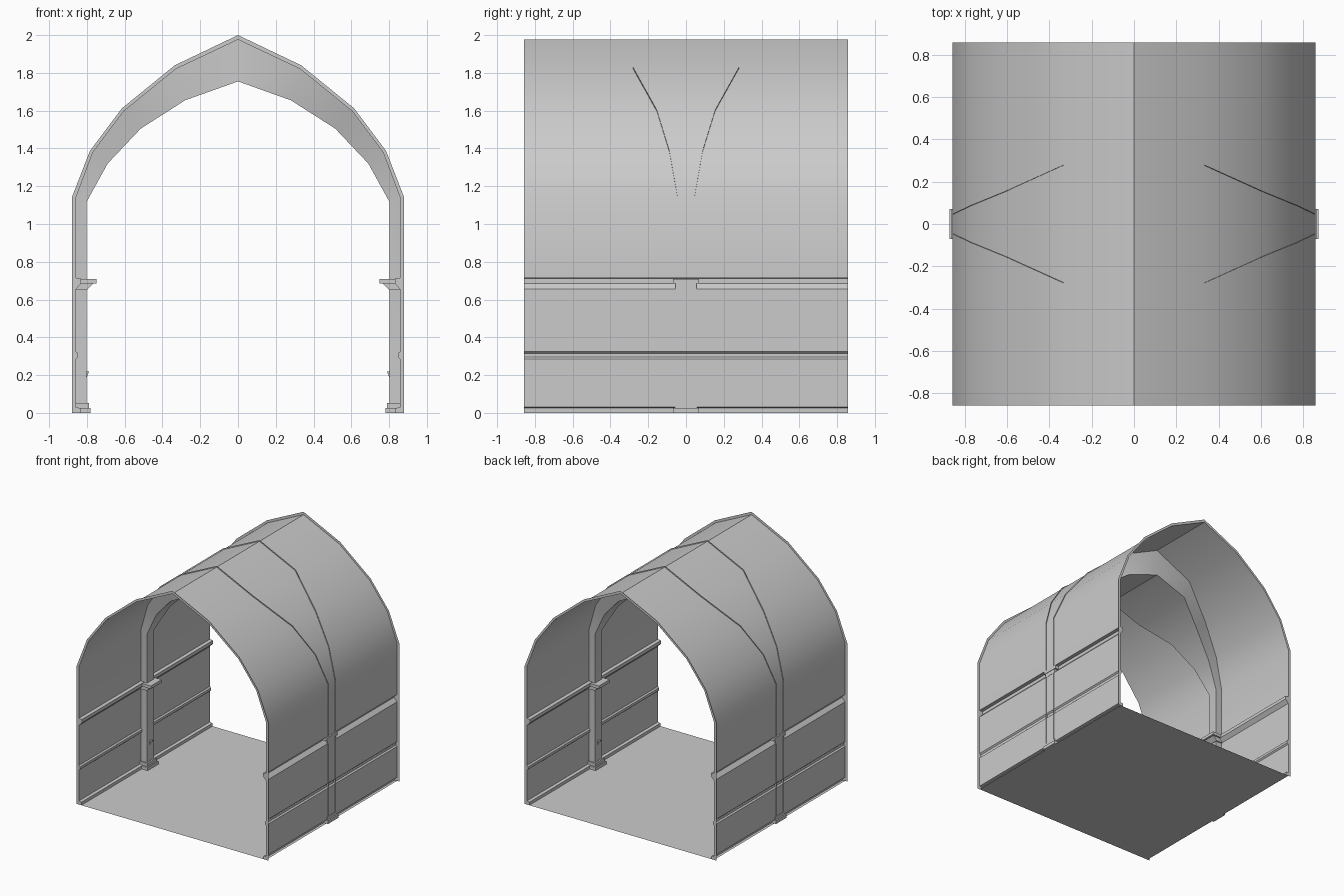
import bpy, bmesh, math

cube = bpy.data.objects.get("Cube")
if cube:
    bpy.data.objects.remove(cube)

grey = bpy.data.materials.new("plain_grey")
grey.use_nodes = True
colour = (0.6, 0.6, 0.6, 1)
grey.diffuse_color = colour
grey.node_tree.nodes["Principled BSDF"].inputs["Base Color"].default_value = colour

END = 0.858    # half length of the tunnel
WALL = 0.858   # half width of the lining
RIM = 0.88     # half width of the end flange


def finish(name, bm, mirror=False):
    bmesh.ops.recalc_face_normals(bm, faces=bm.faces)
    mesh = bpy.data.meshes.new(name)
    bm.to_mesh(mesh)
    bm.free()
    mesh.materials.append(grey)
    mesh.shade_smooth()
    mesh.set_sharp_from_angle(angle=math.radians(30))
    obj = bpy.data.objects.new(name, mesh)
    bpy.context.collection.objects.link(obj)
    if mirror:
        obj.modifiers.new("Mirror", 'MIRROR')
    return obj


def loft(name, rows):
    """Join successive rows of points, with the -x half mirrored from +x."""
    left = [[(-x, y, z) for x, y, z in row] for row in reversed(rows[:-1])]
    bm = bmesh.new()
    grid = [[bm.verts.new(p) for p in row] for row in rows + left]
    for a, b in zip(grid, grid[1:]):
        for i in range(len(a) - 1):
            bm.faces.new((a[i], a[i + 1], b[i + 1], b[i]))
    return finish(name, bm)


def channel(outer, inner, half):
    """One row: flange edge, lining, lining, flange edge."""
    (ox, oz), (ix, iz) = outer, inner
    return [(ox, -half, oz), (ix, -half, iz), (ix, half, iz), (ox, half, oz)]


def prism(name, profile, half):
    """An x-z profile extruded along y, repeated on both sides."""
    bm = bmesh.new()
    a = [bm.verts.new((x, -half, z)) for x, z in profile]
    b = [bm.verts.new((x, half, z)) for x, z in profile]
    bm.faces.new(a)
    bm.faces.new(b[::-1])
    for i in range(len(a)):
        j = (i + 1) % len(a)
        bm.faces.new((a[i], b[i], b[j], a[j]))
    return finish(name, bm, mirror=True)


# Wall with skirting, small bead and shelf moulding, then the pointed roof
wall = [(0.835, 0), (0.835, 0.025), (WALL, 0.03), (WALL, 0.285), (0.847, 0.295),
        (0.847, 0.315), (WALL, 0.325), (WALL, 0.655), (0.83, 0.685),
        (0.83, 0.712), (WALL, 0.715)]
roof = [(WALL, 1.14), (0.768, 1.38), (0.605, 1.597), (0.33, 1.82), (0, 1.976)]
roof_rim = [(RIM, 1.14), (0.784, 1.387), (0.615, 1.612), (0.335, 1.84), (0, 2.0)]
rims = [(RIM, z) for _, z in wall] + roof_rim
loft("tunnel_shell", [channel(o, i, END) for o, i in zip(rims, wall + roof)])

# Floor panel
bm = bmesh.new()
bm.faces.new([bm.verts.new((x * WALL, y * END, 0))
              for x, y in ((-1, -1), (1, -1), (1, 1), (-1, 1))])
finish("floor_panel", bm)

# Central rib: narrow pillars that fan out across the vault
rib_inner = [(0.803, 0), (0.803, 1.115), (0.69, 1.32), (0.515, 1.505),
             (0.28, 1.655), (0, 1.755)]
rib_outer = [(WALL, 0)] + roof
widths = [0.045, 0.045, 0.088, 0.155, 0.28, 0.28]
proud = 1.005  # rib edges stand slightly proud of the roof
loft("vault_rib", [channel((ox * proud, oz * proud), i, w)
                   for (ox, oz), i, w in zip(rib_outer, rib_inner, widths)])

# Pillar fittings
prism("pillar_plinth", [(0.78, 0), (0.874, 0), (0.874, 0.027), (0.78, 0.027)], 0.07)
prism("plinth_step", [(0.79, 0.027), (0.862, 0.027), (0.862, 0.052), (0.79, 0.052)], 0.058)
prism("bracket_cap", [(0.75, 0.685), (0.864, 0.685), (0.864, 0.71), (0.75, 0.71)], 0.07)
prism("bracket_support", [(0.80, 0.652), (0.86, 0.652), (0.86, 0.685), (0.765, 0.685)], 0.055)
prism("pillar_hook", [(0.803, 0.185), (0.803, 0.22), (0.788, 0.22)], 0.012)
